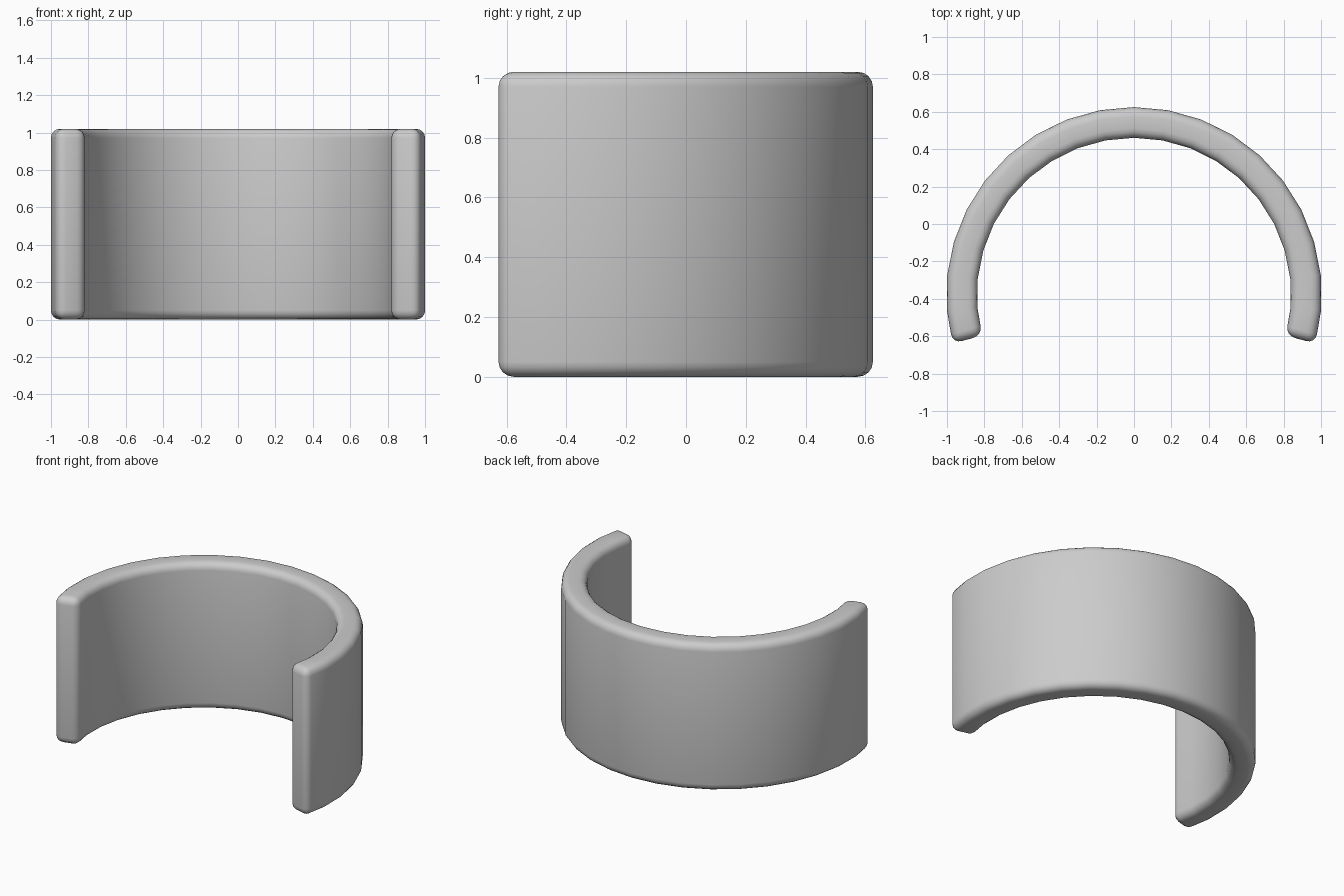
import bpy, bmesh
from math import sin, cos, radians

if "Cube" in bpy.data.objects:
    bpy.data.objects.remove(bpy.data.objects["Cube"])

OUTER, INNER, CENTRE_Y, HEIGHT = 1.004, 0.84, -0.379, 1.02
HALF_ANGLE, SEGMENTS = 105, 20

# Curved band: radial end profile swept around an open arc
bm = bmesh.new()
rings = []
for i in range(SEGMENTS + 1):
    a = radians(-HALF_ANGLE + 2 * HALF_ANGLE * i / SEGMENTS)
    profile = [(INNER, 0), (OUTER, 0), (OUTER, HEIGHT), (INNER, HEIGHT)]
    rings.append([bm.verts.new((r * sin(a), CENTRE_Y + r * cos(a), z)) for r, z in profile])
for p, q in zip(rings, rings[1:]):
    for k in range(4):
        n = (k + 1) % 4
        bm.faces.new((p[k], p[n], q[n], q[k]))
bm.faces.new(rings[0])
bm.faces.new(rings[-1])
bmesh.ops.recalc_face_normals(bm, faces=bm.faces)

mesh = bpy.data.meshes.new("curved_band")
bm.to_mesh(mesh)
bm.free()
band = bpy.data.objects.new("curved_band", mesh)
bpy.context.collection.objects.link(band)

# Rounded rims and ends
bevel = band.modifiers.new("rounded_edges", 'BEVEL')
bevel.width = 0.05
bevel.segments = 4
bevel.limit_method = 'ANGLE'
bevel.angle_limit = radians(40)

# Smooth shading
bpy.context.view_layer.objects.active = band
band.select_set(True)
bpy.ops.object.modifier_apply(modifier=bevel.name)
bpy.ops.object.shade_smooth()
